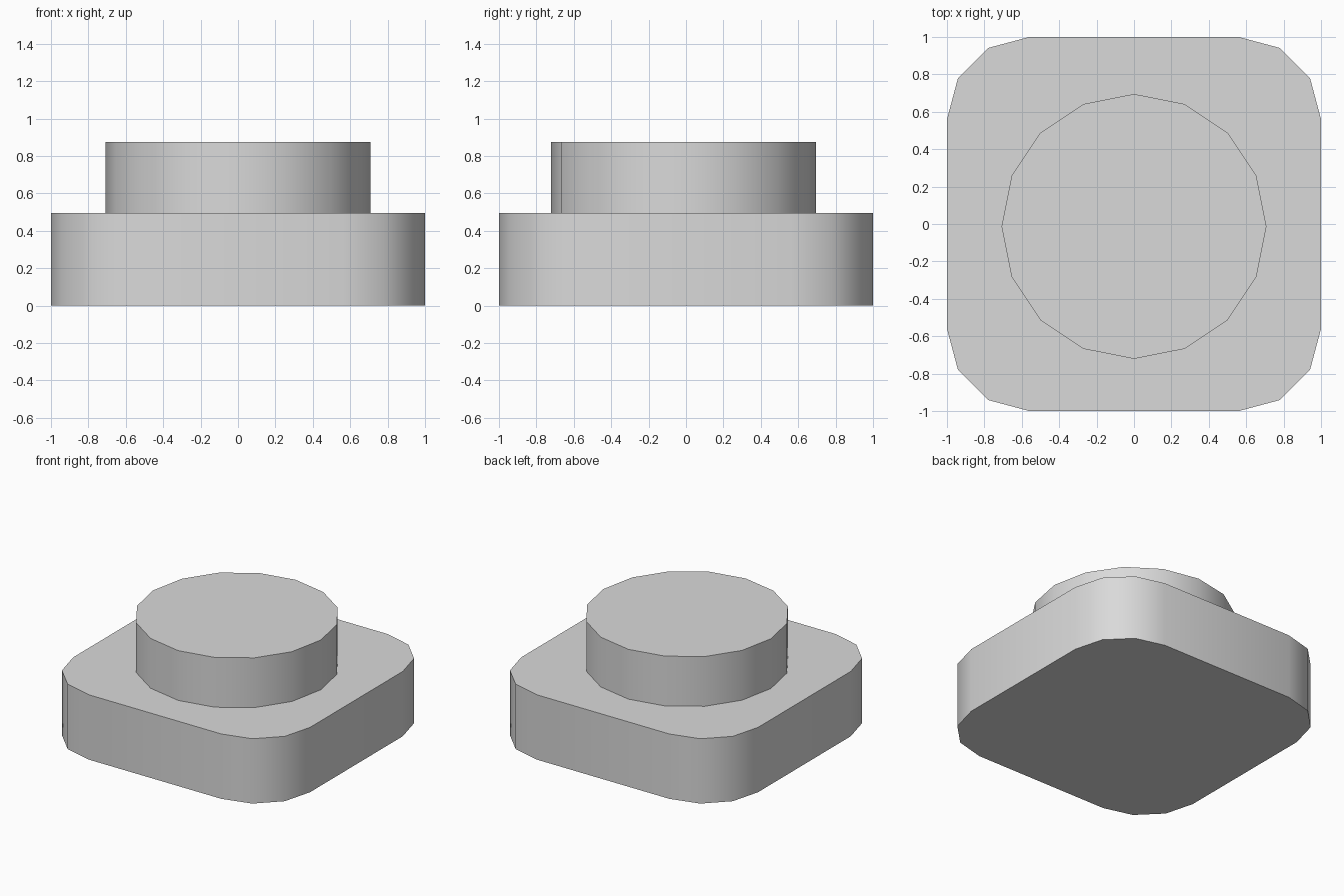
import bpy
import bmesh
import math

cube = bpy.data.objects.get("Cube")
if cube:
    bpy.data.objects.remove(cube, do_unlink=True)

GREY = (0.7, 0.7, 0.7, 1.0)
mat = bpy.data.materials.new("light_grey")
mat.use_nodes = True
mat.diffuse_color = GREY
mat.node_tree.nodes["Principled BSDF"].inputs["Base Color"].default_value = GREY


def extrude_outline(name, outline, z0, z1):
    """Solid prism from a 2D outline, with smooth walls and sharp rims."""
    bm = bmesh.new()
    bottom = bm.faces.new([bm.verts.new((x, y, z0)) for x, y in outline])
    new = bmesh.ops.extrude_face_region(bm, geom=[bottom], use_keep_orig=True)
    top = [g for g in new["geom"] if isinstance(g, bmesh.types.BMVert)]
    bmesh.ops.translate(bm, verts=top, vec=(0, 0, z1 - z0))
    bmesh.ops.recalc_face_normals(bm, faces=bm.faces)
    mesh = bpy.data.meshes.new(name)
    bm.to_mesh(mesh)
    bm.free()
    mesh.materials.append(mat)
    obj = bpy.data.objects.new(name, mesh)
    bpy.context.collection.objects.link(obj)
    bpy.ops.object.select_all(action="DESELECT")
    obj.select_set(True)
    bpy.context.view_layer.objects.active = obj
    bpy.ops.object.shade_smooth_by_angle(angle=math.radians(40))
    return obj


def rounded_square(half, radius, segments):
    points = []
    inner = half - radius
    for corner in range(4):
        middle = math.radians(45 + 90 * corner)
        cx = math.copysign(inner, math.cos(middle))
        cy = math.copysign(inner, math.sin(middle))
        for i in range(segments + 1):
            a = math.radians(90 * (corner + i / segments))
            points.append((cx + radius * math.cos(a), cy + radius * math.sin(a)))
    return points


def circle(radius, sides, cy):
    angles = [math.tau * i / sides for i in range(sides)]
    return [(radius * math.cos(a), cy + radius * math.sin(a)) for a in angles]


# Square plate with rounded corners
extrude_outline("base_plate", rounded_square(1.0, 0.44, 3), 0.0, 0.495)

# Round stud standing on the plate
extrude_outline("round_stud", circle(0.708, 16, -0.013), 0.495, 0.875)
